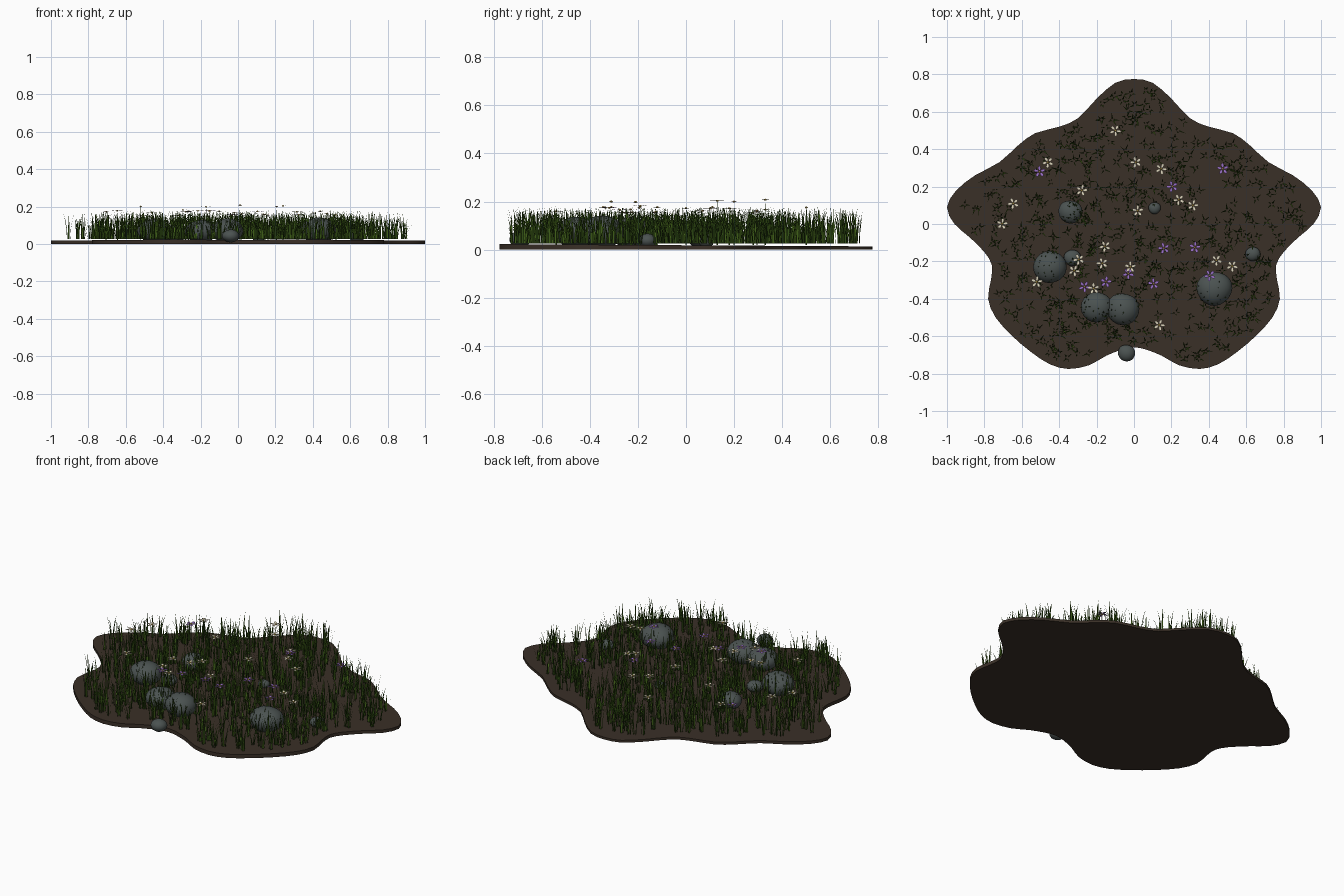
import bpy, bmesh, math, random
from mathutils import Vector, Matrix

if "Cube" in bpy.data.objects:
    bpy.data.objects.remove(bpy.data.objects["Cube"])

random.seed(7)


def material(name, rgb):
    m = bpy.data.materials.new(name)
    m.diffuse_color = (*rgb, 1)
    m.use_nodes = True
    m.node_tree.nodes["Principled BSDF"].inputs["Base Color"].default_value = m.diffuse_color
    return m


SOIL = material("dark soil", (0.042, 0.029, 0.020))
STONE = material("grey stone", (0.070, 0.085, 0.082))
GREEN = material("grass green", (0.055, 0.125, 0.010))
DEEP = material("deep grass green", (0.032, 0.080, 0.008))
CREAM = material("cream petal", (0.72, 0.66, 0.50))
PURPLE = material("purple petal", (0.34, 0.17, 0.60))
YELLOW = material("yellow flower centre", (0.62, 0.42, 0.08))


def make_object(name, bm, mats, smooth=None):
    me = bpy.data.meshes.new(name)
    bm.to_mesh(me)
    bm.free()
    for m in mats:
        me.materials.append(m)
    ob = bpy.data.objects.new(name, me)
    bpy.context.collection.objects.link(ob)
    if smooth:
        bpy.ops.object.select_all(action='DESELECT')
        ob.select_set(True)
        bpy.context.view_layer.objects.active = ob
        bpy.ops.object.shade_smooth_by_angle(angle=math.radians(smooth))
    return ob


# Soil outline: right half, mirrored, then smoothed
HALF = [(0, .775), (.10, .755), (.20, .67), (.30, .565), (.40, .52), (.53, .485),
        (.62, .42), (.72, .33), (.85, .26), (.95, .18), (1.0, .09), (.96, 0),
        (.88, -.07), (.80, -.15), (.76, -.22), (.765, -.30), (.78, -.40),
        (.74, -.50), (.65, -.60), (.55, -.685), (.45, -.75), (.35, -.775),
        (.24, -.755), (.15, -.705), (.06, -.67), (0, -.66)]
pts = [Vector(p) for p in HALF + [(-x, y) for x, y in HALF[-2:0:-1]]]
outline = []
for i in range(len(pts)):
    a, b, c, d = (pts[(i + k) % len(pts)] for k in (-1, 0, 1, 2))
    outline += [b, (9 * (b + c) - a - d) / 16]


def inside(p, s):
    hit = False
    for i, b in enumerate(outline):
        a, c = outline[i - 1] * s, b * s
        if (a.y > p.y) != (c.y > p.y):
            if p.x < a.x + (p.y - a.y) * (c.x - a.x) / (c.y - a.y):
                hit = not hit
    return hit


# Thin soil slab, slightly lower at the back
bm = bmesh.new()
low = [bm.verts.new((p.x, p.y, 0)) for p in outline]
top = [bm.verts.new((p.x, p.y, 0.018 - 0.006 * p.y)) for p in outline]
bm.faces.new(low)
bm.faces.new(top[::-1])
for i in range(len(low)):
    bm.faces.new((low[i - 1], top[i - 1], top[i], low[i]))
bmesh.ops.recalc_face_normals(bm, faces=bm.faces)
make_object("soil_slab", bm, [SOIL], 40)

# Flattened rounded stones: x, y, radius
STONES = [(-.45, -.23, .09), (-.34, .065, .065), (-.33, -.18, .045),
          (-.20, -.445, .085), (-.06, -.455, .09), (.43, -.345, .095),
          (.635, -.16, .04), (-.04, -.69, .047), (.11, .085, .033)]
for i, (x, y, r) in enumerate(STONES):
    bm = bmesh.new()
    bmesh.ops.create_icosphere(bm, subdivisions=3, radius=1)
    for v in bm.verts:
        n = v.co.copy()
        v.co *= 1 + 0.035 * math.sin(3 * n.x + i) * math.cos(2 * n.y + i)
    m = Matrix.Translation((x, y, 0.012 + 0.65 * r)) @ Matrix.Diagonal((r, r * .95, r * .72, 1))
    bmesh.ops.transform(bm, matrix=m, verts=bm.verts)
    make_object(f"stone_{i + 1}", bm, [STONE], 60)


def blade(bm, base, ang, height, lean, width, mat):
    """Tapered curved strip of three segments."""
    out = Vector((math.cos(ang), math.sin(ang), 0))
    side = Vector((-out.y, out.x, 0))
    prev = None
    for t, w in ((0, 1), (.4, .85), (.75, .5)):
        c = base + out * lean * t * t + Vector((0, 0, height * t))
        row = [bm.verts.new(c - side * width * w / 2), bm.verts.new(c + side * width * w / 2)]
        if prev:
            bm.faces.new((prev[0], prev[1], row[1], row[0])).material_index = mat
        prev = row
    tip = bm.verts.new(base + out * lean + Vector((0, 0, height)))
    bm.faces.new((prev[0], prev[1], tip)).material_index = mat


# Grass in small tufts
bm = bmesh.new()
tufts = 0
while tufts < 620:
    p = Vector((random.uniform(-1, 1), random.uniform(-.8, .8)))
    if not inside(p, 0.95):
        continue
    tufts += 1
    turn = random.uniform(0, 6.28)
    for k in range(4):
        a = turn + k * 1.57 + random.uniform(-.5, .5)
        base = Vector((p.x + .008 * math.cos(a), p.y + .008 * math.sin(a), .026))
        blade(bm, base, a, random.uniform(.07, .155), random.uniform(.008, .035),
              random.uniform(.006, .010), int(random.random() < .4))
make_object("grass", bm, [GREEN, DEEP])

# Flowers: thin stem, five flat petals, small centre
CREAM_AT = [(-.10, .50), (-.46, .33), (.01, .33), (.145, .295), (-.28, .18),
            (-.645, .11), (-.705, 0), (.02, .07), (.24, .13), (.315, .10),
            (-.155, -.12), (-.295, -.19), (-.17, -.21), (-.02, -.23), (-.32, -.25),
            (-.52, -.31), (-.215, -.345), (.135, -.54), (.44, -.195), (.525, -.225)]
PURPLE_AT = [(-.505, .28), (.205, .20), (.475, .295), (.16, -.13), (.325, -.125),
             (.405, -.275), (.105, -.32), (-.03, -.265), (-.15, -.31), (-.265, -.335)]
TALL = {(-.52, -.31), (.01, .33), (.205, .20), (.24, .13), (-.17, -.21)}


def flowers(name, places, petal):
    bm = bmesh.new()
    for x, y in places:
        z = random.uniform(.195, .207) if (x, y) in TALL else random.uniform(.15, .18)
        for a in (0, 1.57):
            blade(bm, Vector((x, y, .02)), a, z - .02, 0, .005, 1)
        turn = random.uniform(0, 6.28)
        for k in range(5):
            a = turn + k * math.tau / 5
            rot = Matrix.Translation((x, y, z)) @ Matrix.Rotation(a, 4, 'Z')
            shape = [(.002, 0, 0), (.014, -.007, .002), (.025, -.007, .003),
                     (.032, 0, .002), (.025, .007, .003), (.014, .007, .002)]
            bm.faces.new([bm.verts.new(rot @ Vector(c)) for c in shape])
        mid = bmesh.ops.create_uvsphere(
            bm, u_segments=8, v_segments=4, radius=.006,
            matrix=Matrix.Translation((x, y, z + .002)) @ Matrix.Diagonal((1, 1, .7, 1)))
        for f in {f for v in mid["verts"] for f in v.link_faces}:
            f.material_index = 2
    make_object(name, bm, [petal, DEEP, YELLOW])


flowers("cream_flowers", CREAM_AT, CREAM)
flowers("purple_flowers", PURPLE_AT, PURPLE)
